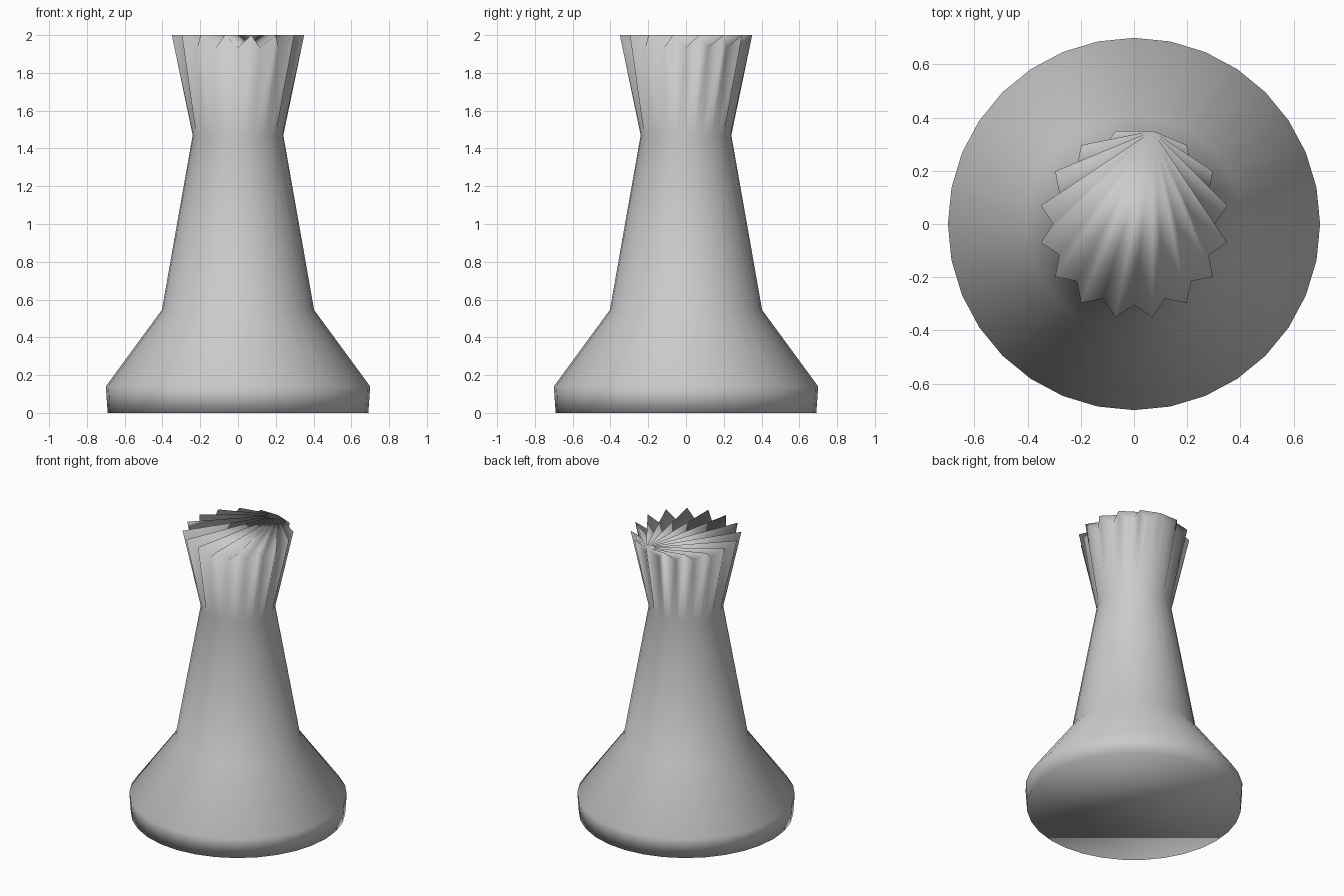
import bpy, bmesh
from math import sin, cos, pi

if "Cube" in bpy.data.objects:
    bpy.data.objects.remove(bpy.data.objects["Cube"])

N = 32
bm = bmesh.new()

def ring(radius, height):
    # radius and height take the vertex index, so a ring may zigzag
    return [bm.verts.new((radius(i) * sin(2 * pi * i / N),
                          radius(i) * cos(2 * pi * i / N),
                          height(i))) for i in range(N)]

# Turned body: foot, shoulder and tapering neck
profile = [(0.69, 0.0), (0.70, 0.14), (0.403, 0.545), (0.24, 1.47)]
rings = [ring(lambda i, r=r: r, lambda i, z=z: z) for r, z in profile]

# Flared crown with sixteen teeth
crown = ring(lambda i: 0.357 if i % 2 else 0.304,
             lambda i: 2.0 if i % 2 else 1.935)
rings.append(crown)

# Side walls
for low, high in zip(rings, rings[1:]):
    for i in range(N):
        j = (i + 1) % N
        bm.faces.new((low[j], low[i], high[i], high[j]))

# Flat underside
bm.faces.new(rings[0])

# Pleated crown cap, fanned from one tooth tip
for k in range(2, N):
    bm.faces.new((crown[1], crown[(k + 1) % N + (1 if k == N else 0)], crown[k])) \
        if (k + 1) % N != 1 else None

for f in bm.faces:
    f.smooth = True

mesh = bpy.data.meshes.new("crowned_game_piece")
bm.to_mesh(mesh)
bm.free()
piece = bpy.data.objects.new("crowned_game_piece", mesh)
bpy.context.collection.objects.link(piece)
